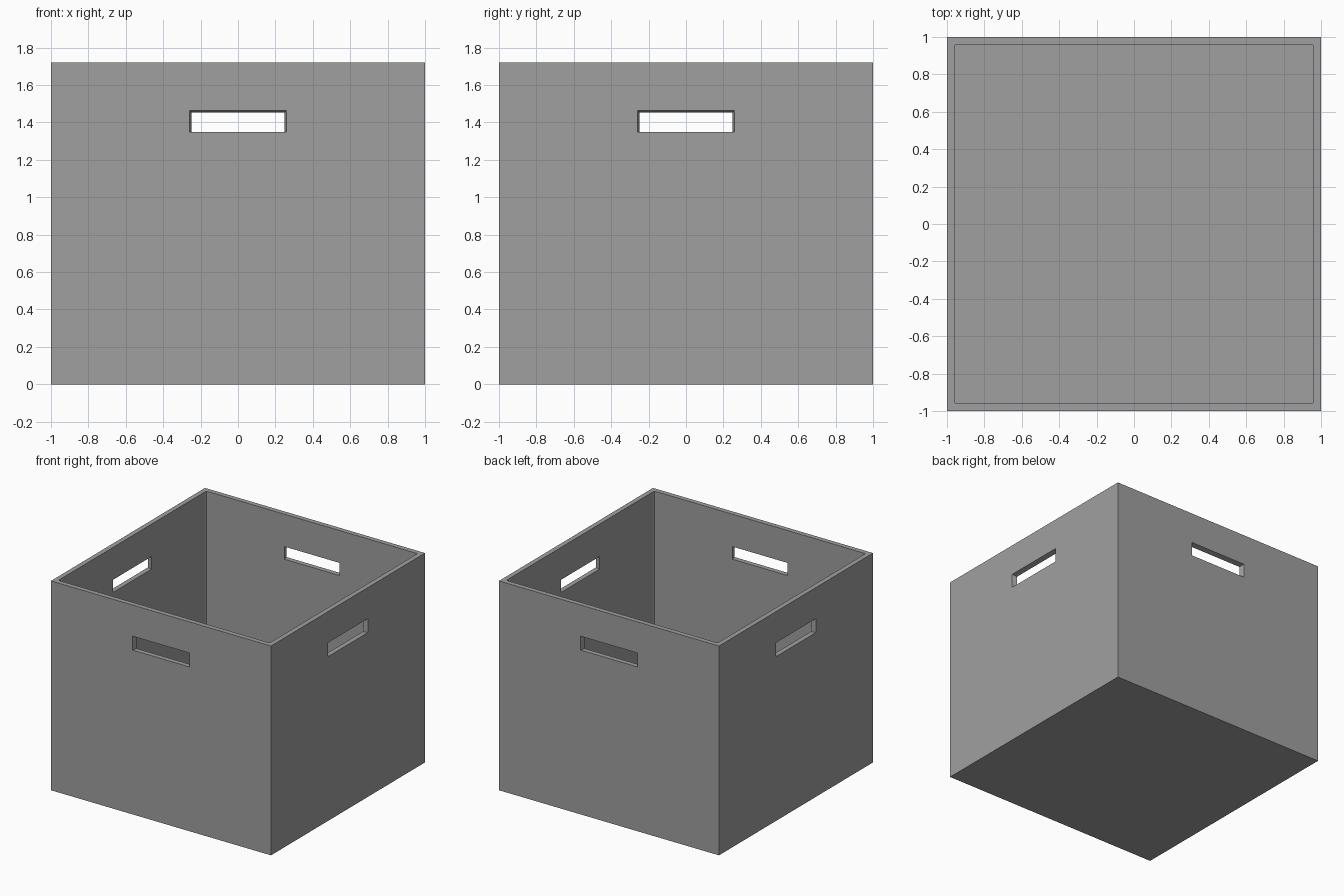
import bpy
import bmesh
from math import pi
from mathutils import Matrix, Vector

if "Cube" in bpy.data.objects:
    bpy.data.objects.remove(bpy.data.objects["Cube"])

HEIGHT = 1.72
WALL = 0.04

grey = bpy.data.materials.new("plain grey")
grey.use_nodes = True
colour = (0.35, 0.35, 0.35, 1)
grey.diffuse_color = colour
grey.node_tree.nodes["Principled BSDF"].inputs["Base Color"].default_value = colour


def add_box(name, low, high, shape=None):
    """Box between two corners, optionally reshaped by a bmesh function."""
    low, high = Vector(low), Vector(high)
    bm = bmesh.new()
    bmesh.ops.create_cube(bm, size=1)
    for v in bm.verts:
        v.co = Vector(h if c > 0 else l for c, l, h in zip(v.co, low, high))
    if shape:
        shape(bm)
    mesh = bpy.data.meshes.new(name)
    bm.to_mesh(mesh)
    bm.free()
    mesh.materials.append(grey)
    obj = bpy.data.objects.new(name, mesh)
    bpy.context.collection.objects.link(obj)
    return obj


def soften_corners(bm):
    """Tiny rounding on the upright edges."""
    upright = [e for e in bm.edges
               if abs(e.verts[0].co.z - e.verts[1].co.z) > 1]
    bmesh.ops.bevel(bm, geom=upright, offset=0.012, segments=2,
                    profile=0.5, affect='EDGES')


def taper_slot(bm):
    """Narrow the sides and top of the slot towards the inside."""
    for v in bm.verts:
        if v.co.y > -0.98:
            v.co.x *= 0.94
            if v.co.z > 1.4:
                v.co.z -= 0.016


# Open storage box
box = add_box("storage_box", (-1, -1, 0), (1, 1, HEIGHT))

# Hollow interior, open at the top
cutters = [add_box("interior_cutter", (WALL - 1, WALL - 1, WALL),
                   (1 - WALL, 1 - WALL, HEIGHT + 0.2), soften_corners)]

# One hand slot in each wall
for i, side in enumerate(("front", "left", "back", "right")):
    slot = add_box(side + "_slot_cutter", (-0.262, -1.01, 1.35),
                   (0.262, -0.95, 1.467), taper_slot)
    slot.data.transform(Matrix.Rotation(i * pi / 2, 4, 'Z'))
    cutters.append(slot)

for cutter in cutters:
    cutter.hide_render = True
    cutter.hide_viewport = True
    mod = box.modifiers.new(cutter.name, 'BOOLEAN')
    mod.operation = 'DIFFERENCE'
    mod.solver = 'EXACT'
    mod.object = cutter

# Bake the cuts into the box and drop the cutters
bpy.context.view_layer.update()
graph = bpy.context.evaluated_depsgraph_get()
result = bpy.data.meshes.new_from_object(box.evaluated_get(graph))
box.modifiers.clear()
box.data = result
for cutter in cutters:
    bpy.data.objects.remove(cutter)
